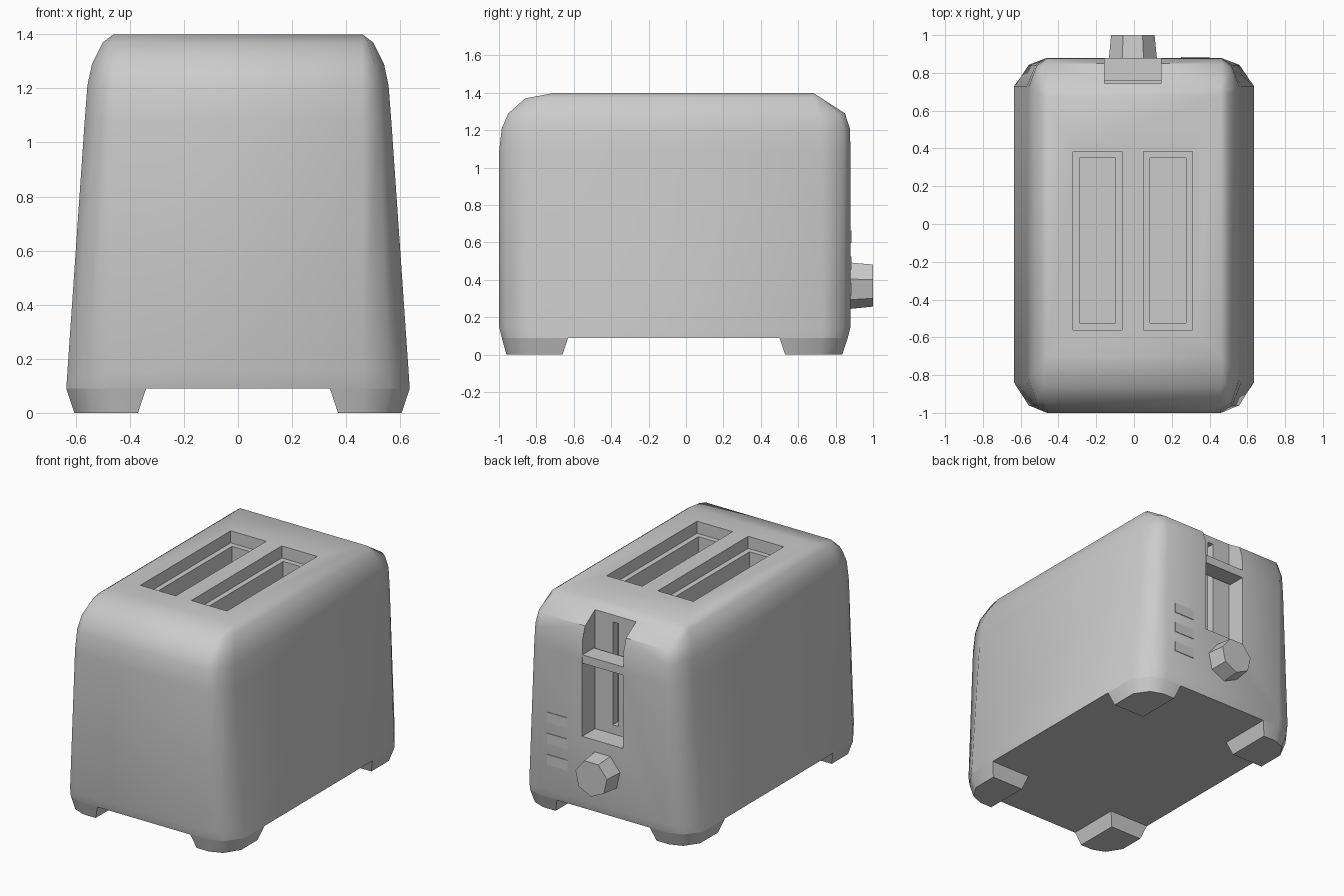
import bpy, bmesh, math
from mathutils import Matrix

if "Cube" in bpy.data.objects:
    bpy.data.objects.remove(bpy.data.objects["Cube"])

CX = -0.006  # centre line of the slots, lever and knob


def new_object(name, bm):
    bmesh.ops.recalc_face_normals(bm, faces=bm.faces[:])
    me = bpy.data.meshes.new(name)
    bm.to_mesh(me)
    bm.free()
    ob = bpy.data.objects.new(name, me)
    bpy.context.collection.objects.link(ob)
    return ob


def box(name, x, y, z):
    bm = bmesh.new()
    bmesh.ops.create_cube(bm, size=1)
    for v in bm.verts:
        v.co = [(a + b) / 2 + c * (b - a) for (a, b), c in zip((x, y, z), v.co)]
    return new_object(name, bm)


def loft(name, rings, cap_start=True, cap_end=True):
    bm = bmesh.new()
    loops = [[bm.verts.new(p) for p in r] for r in rings]
    n = len(loops[0])
    for a, b in zip(loops, loops[1:]):
        for i in range(n):
            j = (i + 1) % n
            bm.faces.new((a[i], a[j], b[j], b[i]))
    if cap_start:
        bm.faces.new(loops[0])
    if cap_end:
        bm.faces.new(loops[-1])
    bmesh.ops.remove_doubles(bm, verts=bm.verts[:], dist=1e-4)
    return new_object(name, bm)


def smooth(ob, angle):
    bpy.ops.object.select_all(action='DESELECT')
    ob.select_set(True)
    bpy.context.view_layer.objects.active = ob
    bpy.ops.object.shade_smooth_by_angle(angle=math.radians(angle))


def cut(ob, cutter):
    cutter.hide_render = True
    mod = ob.modifiers.new("cut", 'BOOLEAN')
    mod.operation, mod.solver, mod.object = 'DIFFERENCE', 'EXACT', cutter
    bpy.context.view_layer.objects.active = ob
    bpy.ops.object.modifier_apply(modifier=mod.name)
    bpy.data.objects.remove(cutter)


def corner(w, y, c):
    # right-hand corner points, from the side towards the end face
    s = 1 if y > 0 else -1
    return [(w, y - s * c), (0.46 + 0.57 * (w - 0.46), y - s * 0.25 * c), (0.46, y)]


def body_ring(z, w, yf, yb, cf, cb):
    right = corner(w, yf, cf)[::-1] + corner(w, yb, cb)
    left = [(-x, y) for x, y in reversed(right)]
    return [(x, y, z) for x, y in right + left]


# Tapered housing with rounded top
body = loft("body", [body_ring(*r) for r in (
    (0.09, 0.635, -0.985, 0.865, 0.145, 0.135),
    (0.15, 0.631, -1.0, 0.88, 0.16, 0.15),
    (1.08, 0.567, -1.0, 0.88, 0.16, 0.15),
    (1.21, 0.557, -0.985, 0.876, 0.16, 0.15),
    (1.29, 0.54, -0.95, 0.85, 0.15, 0.14),
    (1.37, 0.50, -0.86, 0.726, 0.12, 0.04),
    (1.40, 0.46, -0.70, 0.68, 0.0, 0.0))])

# Stepped bread slots
for s in (-1, 1):
    c = CX + s * 0.187
    cut(body, box("slot_rim_cutter", (c - 0.13, c + 0.13), (-0.56, 0.385), (1.32, 1.5)))
    cut(body, box("slot_cutter", (c - 0.095, c + 0.095), (-0.525, 0.35), (0.4, 1.45)))

# Lever recess, open at the top, with a narrow track
cut(body, box("recess_cutter", (CX - 0.15, CX + 0.15), (0.745, 1.0), (0.57, 1.5)))
cut(body, box("track_cutter", (CX - 0.02, CX + 0.02), (0.69, 0.8), (0.63, 1.31)))
smooth(body, 38)

# Lever
box("lever", (CX - 0.149, CX + 0.149), (0.76, 0.88), (1.055, 1.11))

# Dial
bm = bmesh.new()
bmesh.ops.create_cone(bm, cap_ends=True, segments=7, radius1=0.132, radius2=0.118, depth=0.14,
                      matrix=Matrix.Translation((CX, 0.93, 0.375))
                      @ Matrix.Rotation(-math.pi / 2, 4, 'X'))
smooth(new_object("dial", bm), 30)

# Buttons
for i in range(3):
    z = 0.35 + 0.14 * i
    box(f"button_{i + 1}", (0.25, 0.40), (0.87, 0.884), (z - 0.034, z + 0.034))

# Feet, following the body corners
for end, yb, cb, yt, ct, inner_t, inner_b in (
        ("front", -0.985, 0.145, -0.96, 0.13, -0.63, -0.66),
        ("back", 0.865, 0.135, 0.835, 0.12, 0.50, 0.53)):
    for side, s in (("left", -1), ("right", 1)):
        top = [(0.34, inner_t), (0.635, inner_t)] + corner(0.635, yb, cb) + [(0.34, yb)]
        low = [(0.37, inner_b), (0.605, inner_b)] + corner(0.605, yt, ct) + [(0.37, yt)]
        foot = loft(f"{end}_{side}_foot",
                    [[(s * x, y, 0.0) for x, y in low], [(s * x, y, 0.09) for x, y in top]],
                    cap_end=False)
        smooth(foot, 38)
